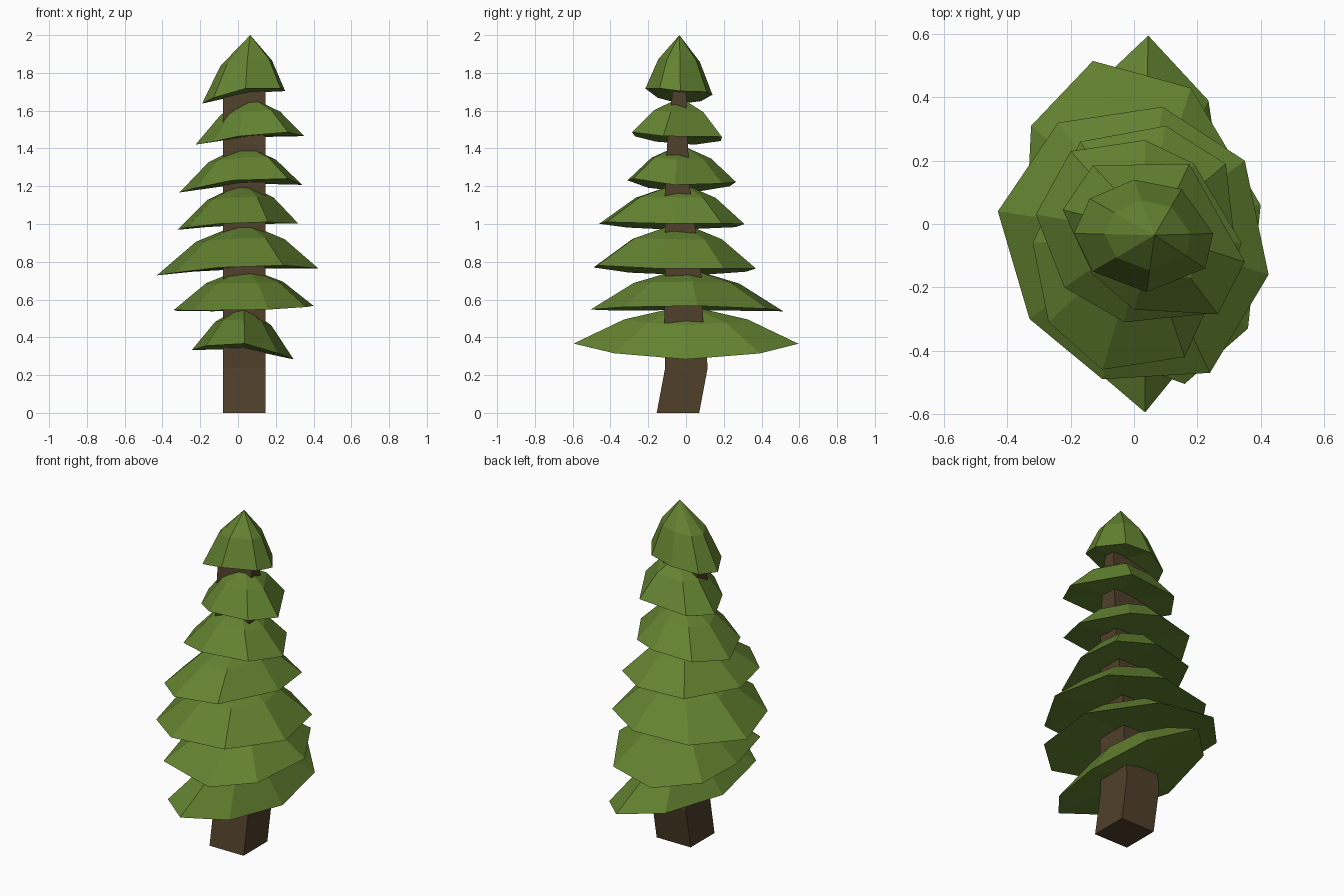
import bpy
import bmesh

default_cube = bpy.data.objects.get("Cube")
if default_cube:
    bpy.data.objects.remove(default_cube, do_unlink=True)


def make_material(name, colour):
    material = bpy.data.materials.new(name)
    material.use_nodes = True
    material.diffuse_color = colour
    shader = material.node_tree.nodes["Principled BSDF"]
    shader.inputs["Base Color"].default_value = colour
    shader.inputs["Roughness"].default_value = 0.9
    return material


def finish_object(name, bm, material):
    bmesh.ops.recalc_face_normals(bm, faces=bm.faces[:])
    mesh = bpy.data.meshes.new(name)
    bm.to_mesh(mesh)
    bm.free()
    mesh.materials.append(material)
    result = bpy.data.objects.new(name, mesh)
    bpy.context.scene.collection.objects.link(result)
    return result


def bridge(bm, lower, upper):
    """Join two matching rings of vertices with quads."""
    count = len(lower)
    for i in range(count):
        j = (i + 1) % count
        bm.faces.new((lower[i], lower[j], upper[j], upper[i]))


def fan(bm, ring, centre):
    """Close a ring of vertices with triangles around a centre."""
    for i, vertex in enumerate(ring):
        bm.faces.new((vertex, ring[(i + 1) % len(ring)], centre))


def make_trunk(name, left, right, sections, material):
    """Square trunk that bends and thins from front to back."""
    bm = bmesh.new()
    rings = []
    for height, front, back in sections:
        corners = ((left, front), (right, front), (right, back), (left, back))
        rings.append([bm.verts.new((x, y, height)) for x, y in corners])
    for lower, upper in zip(rings, rings[1:]):
        bridge(bm, lower, upper)
    bm.faces.new(rings[0])
    bm.faces.new(rings[-1])
    return finish_object(name, bm, material)


def make_tier(name, rim, height, apex, slope, lift, material,
              shoulder=0.55, rise=0.63):
    """Drooping, faceted skirt: uneven rim, raised shoulder and apex."""
    bm = bmesh.new()
    ax, ay, az = apex
    outer, middle = [], []
    for x, y in rim:
        z = height + slope * x + lift * y * y
        outer.append(bm.verts.new((x, y, z)))
        middle.append(bm.verts.new((ax + (x - ax) * shoulder,
                                    ay + (y - ay) * shoulder,
                                    z + (az - z) * rise)))
    bridge(bm, outer, middle)
    fan(bm, middle, bm.verts.new(apex))
    fan(bm, outer, bm.verts.new((ax, ay, height + 0.03)))
    return finish_object(name, bm, material)


leaf_green = make_material("leaf green", (0.125, 0.225, 0.03, 1))
bark_brown = make_material("bark brown", (0.08, 0.05, 0.023, 1))

# Trunk, from the ground to inside the crown
make_trunk("trunk", -0.08, 0.145, [
    (0, -0.155, 0.07), (0.24, -0.11, 0.115), (0.5, -0.115, 0.09),
    (0.75, -0.11, 0.08), (1.2, -0.11, 0.02), (1.42, -0.1, 0.01),
    (1.72, -0.07, 0)], bark_brown)

# Branch tiers, from the lowest to the crown
make_tier("lowest_branches", [
    (0.035, -0.595), (0.21, -0.38), (0.295, 0), (0.235, 0.39),
    (0.045, 0.595), (-0.15, 0.41), (-0.245, 0), (-0.17, -0.42)],
    height=0.31, apex=(0.03, 0, 0.57), slope=-0.09, lift=0.17,
    material=leaf_green)

make_tier("second_branches", [
    (0.16, -0.505), (0.36, -0.33), (0.4, 0.06), (0.18, 0.43),
    (-0.13, 0.515), (-0.325, 0.31), (-0.34, 0), (-0.24, -0.36)],
    height=0.555, apex=(0.04, 0, 0.77), slope=0.03, lift=-0.05,
    material=leaf_green)

make_tier("third_branches", [
    (0.24, -0.47), (0.425, -0.16), (0.35, 0.2), (0.09, 0.37),
    (-0.24, 0.32), (-0.43, 0.04), (-0.33, -0.3), (-0.1, -0.49)],
    height=0.745, apex=(0.03, -0.03, 1.01), slope=0.04, lift=0.12,
    material=leaf_green)

make_tier("fourth_branches", [
    (0.16, -0.42), (0.32, -0.07), (0.29, 0.19), (0.1, 0.31),
    (-0.17, 0.26), (-0.32, -0.06), (-0.27, -0.31), (-0.1, -0.46)],
    height=0.985, apex=(0.03, -0.03, 1.22), slope=0.05, lift=0.1,
    material=leaf_green)

make_tier("fifth_branches", [
    (0.265, -0.28), (0.34, -0.06), (0.19, 0.19), (0.035, 0.265),
    (-0.2, 0.23), (-0.31, 0.03), (-0.22, -0.2), (-0.03, -0.31)],
    height=1.185, apex=(0.03, -0.03, 1.42), slope=0.06, lift=0.5,
    material=leaf_green)

make_tier("sixth_branches", [
    (0.265, -0.285), (0.35, -0.12), (0.175, 0.19), (-0.13, 0.185),
    (-0.225, 0.045), (-0.13, -0.16), (0, -0.27)],
    height=1.435, apex=(0.07, -0.03, 1.67), slope=0.07, lift=0.4,
    material=leaf_green)

# Pointed crown
make_tier("crown", [
    (0.04, -0.215), (0.225, -0.14), (0.25, -0.03), (0.15, 0.11),
    (0, 0.14), (-0.14, 0.08), (-0.19, -0.03), (-0.13, -0.15)],
    height=1.665, apex=(0.065, -0.035, 2), slope=0.15, lift=1,
    material=leaf_green, shoulder=0.62, rise=0.55)
